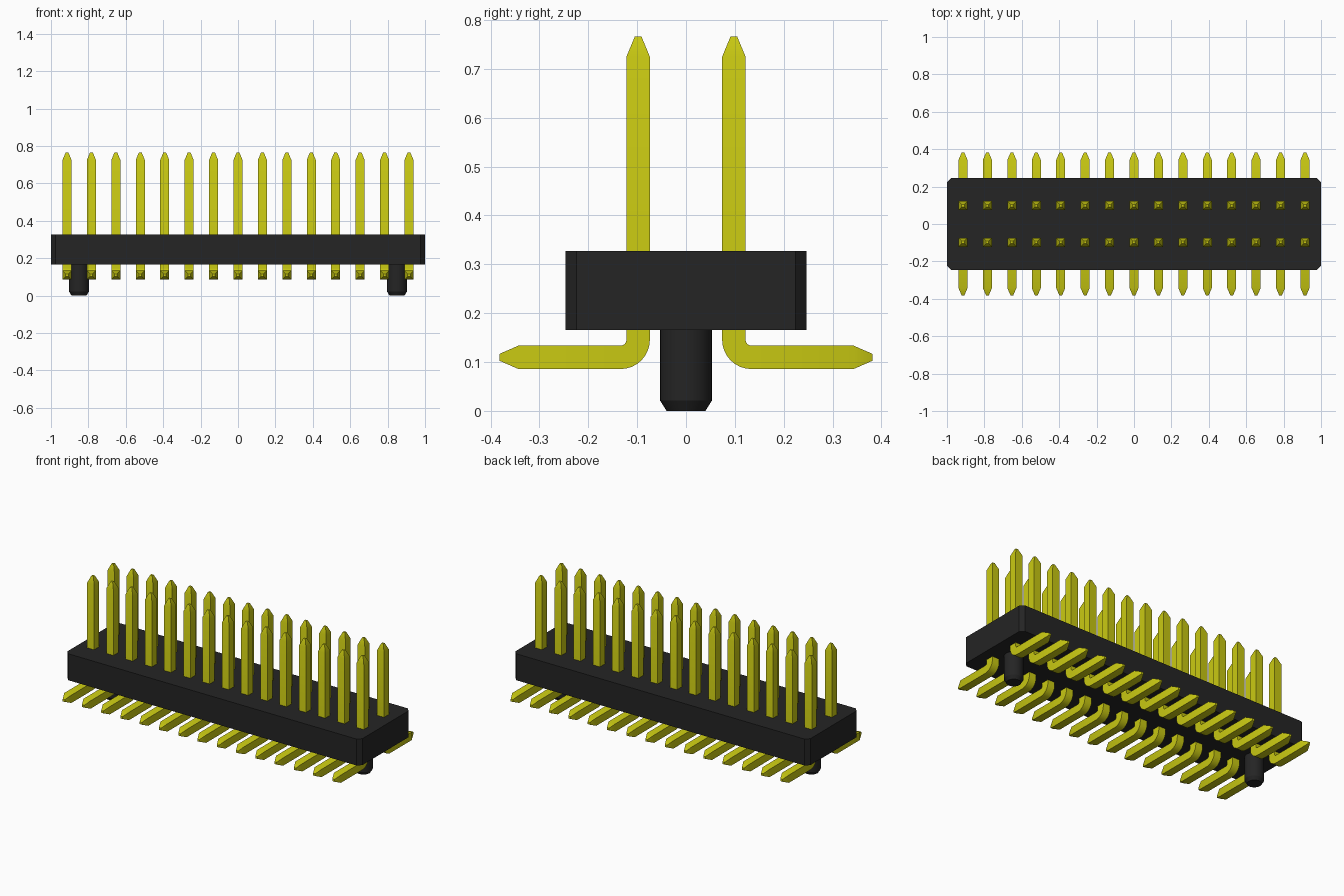
import bpy, bmesh, math
from mathutils import Vector

cube = bpy.data.objects.get("Cube")
if cube:
    bpy.data.objects.remove(cube, do_unlink=True)


def material(name, rgb):
    m = bpy.data.materials.new(name)
    m.use_nodes = True
    col = (*rgb, 1.0)
    m.diffuse_color = col
    m.node_tree.nodes["Principled BSDF"].inputs["Base Color"].default_value = col
    return m


BLACK = material("black plastic", (0.018, 0.018, 0.018))
GOLD = material("yellow metal", (0.58, 0.58, 0.006))


def loft_mesh(name, rings, mat):
    """Skin a closed mesh over a list of equal-length point rings."""
    bm = bmesh.new()
    loops = [[bm.verts.new(p) for p in ring] for ring in rings]
    n = len(loops[0])
    for a, b in zip(loops, loops[1:]):
        for i in range(n):
            j = (i + 1) % n
            bm.faces.new((a[i], a[j], b[j], b[i]))
    bm.faces.new(loops[0])
    bm.faces.new(loops[-1])
    bmesh.ops.recalc_face_normals(bm, faces=bm.faces)
    me = bpy.data.meshes.new(name)
    bm.to_mesh(me)
    bm.free()
    me.materials.append(mat)
    return me


def add(name, me, loc=(0, 0, 0), turn=0.0):
    ob = bpy.data.objects.new(name, me)
    ob.location = loc
    ob.rotation_euler.z = turn
    bpy.context.collection.objects.link(ob)
    return ob


def smooth(ob):
    bpy.ops.object.select_all(action="DESELECT")
    ob.select_set(True)
    bpy.context.view_layer.objects.active = ob
    bpy.ops.object.shade_smooth_by_angle(angle=math.radians(30))


# Housing: block with chamfered upright corners
X, Y, C = 1.0, 0.247, 0.023
outline = [(X - C, -Y), (X, -Y + C), (X, Y - C), (X - C, Y),
           (-X + C, Y), (-X, Y - C), (-X, -Y + C), (-X + C, -Y)]
add("housing", loft_mesh("housing", [[(x, y, z) for x, y in outline]
                                     for z in (0.165, 0.327)], BLACK))

# Locating pegs: round posts with a chamfered foot
SIDES = 32
peg = loft_mesh("peg", [[(r * math.cos(2 * math.pi * i / SIDES),
                          r * math.sin(2 * math.pi * i / SIDES), z)
                         for i in range(SIDES)]
                        for r, z in ((0.040, 0.0), (0.053, 0.021), (0.053, 0.17))], BLACK)
for side, x in (("right", -0.85), ("left", 0.85)):
    smooth(add(side + "_peg", peg, (x, 0, 0)))

# Pin: square bar swept down, round a bend and out, tapered at both ends
HALF, TIP = 0.024, 0.007
PIN_Y, FOOT_Z, BEND = 0.098, 0.1095, 0.036
sections = [(PIN_Y, 0.766, 0, TIP), (PIN_Y, 0.725, 0, HALF)]   # y, z, angle, half width
for i in range(9):
    a = math.pi / 2 * i / 8
    sections.append((PIN_Y + BEND * (1 - math.cos(a)),
                     FOOT_Z + BEND * (1 - math.sin(a)), a, HALF))
sections += [(0.343, FOOT_Z, math.pi / 2, HALF), (0.382, FOOT_Z, math.pi / 2, TIP)]

rings = []
for y, z, a, h in sections:
    across = Vector((0, math.cos(a), math.sin(a)))
    centre = Vector((0, y, z))
    rings.append([centre + Vector((sx * h, 0, 0)) + across * (sy * h)
                  for sx, sy in ((-1, -1), (1, -1), (1, 1), (-1, 1))])
pin = loft_mesh("pin", rings, GOLD)

# Two rows of fifteen pins, feet pointing outwards
COUNT, PITCH = 15, 0.1306
for row, turn in (("back", 0.0), ("front", math.pi)):
    for i in range(COUNT):
        ob = add(f"{row}_pin_{i + 1}", pin, ((i - (COUNT - 1) / 2) * PITCH, 0, 0), turn)
bpy.context.view_layer.update()
smooth(ob)
